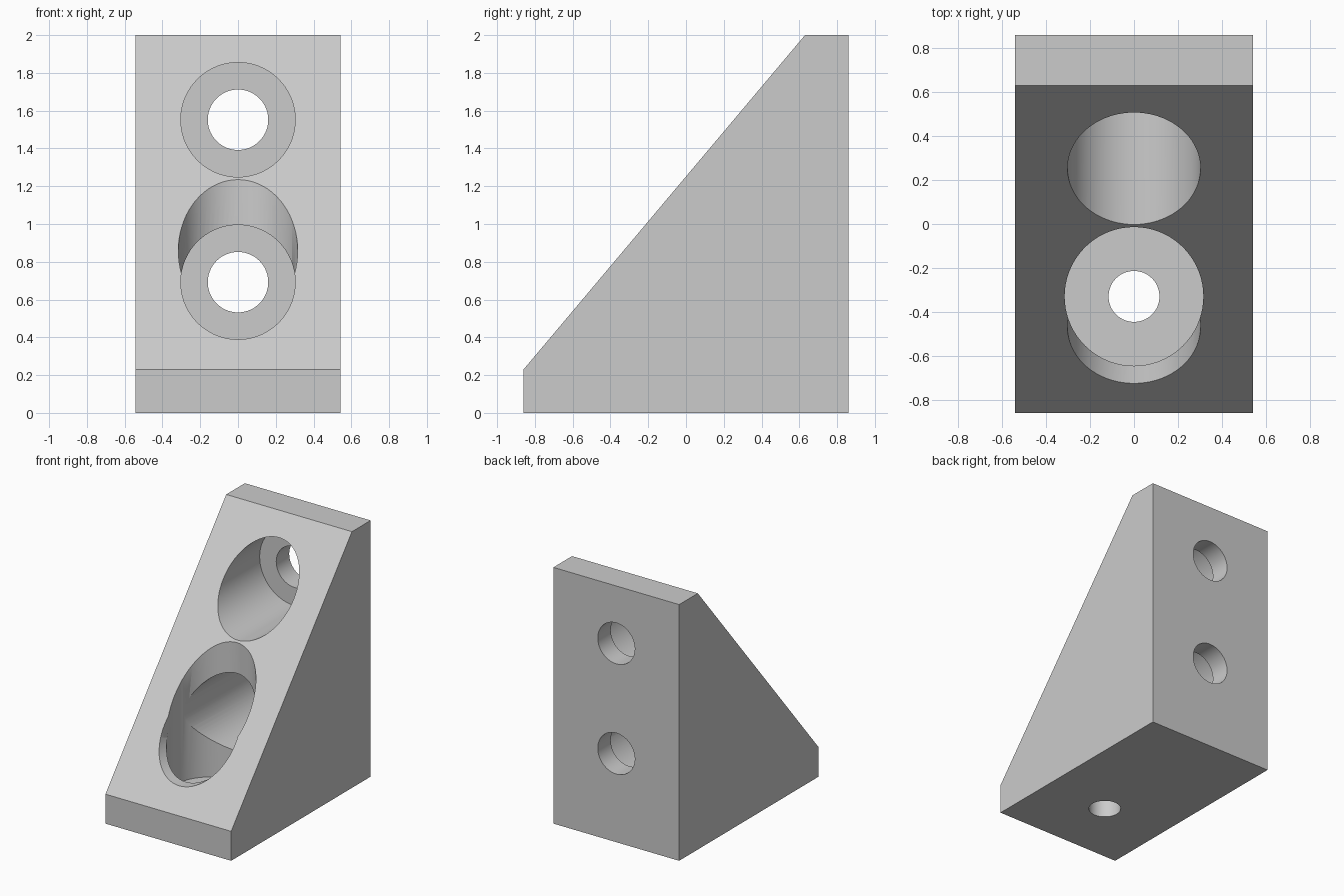
import bpy, bmesh, math
from mathutils import Matrix, Vector

cube = bpy.data.objects.get("Cube")
if cube:
    bpy.data.objects.remove(cube, do_unlink=True)

# Single grey material
grey = bpy.data.materials.new("light_grey")
grey.use_nodes = True
colour = (0.6, 0.6, 0.6, 1)
grey.diffuse_color = colour
grey.node_tree.nodes["Principled BSDF"].inputs["Base Color"].default_value = colour

HALF_W, HALF_D, HEIGHT = 0.543, 0.86, 2.0
WALL = 0.16


def make_object(name, bm):
    bmesh.ops.recalc_face_normals(bm, faces=bm.faces)
    mesh = bpy.data.meshes.new(name)
    bm.to_mesh(mesh)
    bm.free()
    mesh.materials.append(grey)
    obj = bpy.data.objects.new(name, mesh)
    bpy.context.collection.objects.link(obj)
    return obj


# Wedge body: side profile (y, z) extruded across x
profile = [(-HALF_D, 0), (HALF_D, 0), (HALF_D, HEIGHT), (0.63, HEIGHT), (-HALF_D, 0.23)]
bm = bmesh.new()
side = bm.faces.new([bm.verts.new((-HALF_W, y, z)) for y, z in profile])
extruded = bmesh.ops.extrude_face_region(bm, geom=[side])
bmesh.ops.translate(bm, vec=(2 * HALF_W, 0, 0),
                    verts=[v for v in extruded["geom"] if isinstance(v, bmesh.types.BMVert)])
bracket = make_object("corner_bracket", bm)


def drill(start, end, radius):
    """Cut a round hole between two points through the bracket."""
    start, end = Vector(start), Vector(end)
    axis = end - start
    turn = axis.to_track_quat("Z", "Y").to_matrix().to_4x4()
    bm = bmesh.new()
    bmesh.ops.create_cone(bm, cap_ends=True, segments=72, radius1=radius, radius2=radius,
                          depth=axis.length,
                          matrix=Matrix.Translation((start + end) / 2) @ turn)
    cutter = make_object("hole_cutter", bm)
    cutter.hide_render = True
    mod = bracket.modifiers.new("hole", "BOOLEAN")
    mod.operation, mod.solver, mod.object = "DIFFERENCE", "EXACT", cutter
    bpy.context.view_layer.objects.active = bracket
    bpy.ops.object.modifier_apply(modifier=mod.name)
    bpy.data.objects.remove(cutter, do_unlink=True)


# Two counterbored screw holes through the back wall
for z in (0.692, 1.552):
    drill((0, -1.2, z), (0, HALF_D - WALL, z), 0.303)
    drill((0, 0.5, z), (0, 1.2, z), 0.16)

# One counterbored screw hole through the base
drill((0, -0.33, 2.4), (0, -0.33, WALL), 0.316)
drill((0, -0.33, 0.3), (0, -0.33, -0.3), 0.116)

# Smooth bores with crisp edges
bpy.ops.object.select_all(action="DESELECT")
bracket.select_set(True)
bpy.context.view_layer.objects.active = bracket
bpy.ops.object.shade_smooth_by_angle(angle=math.radians(30))
